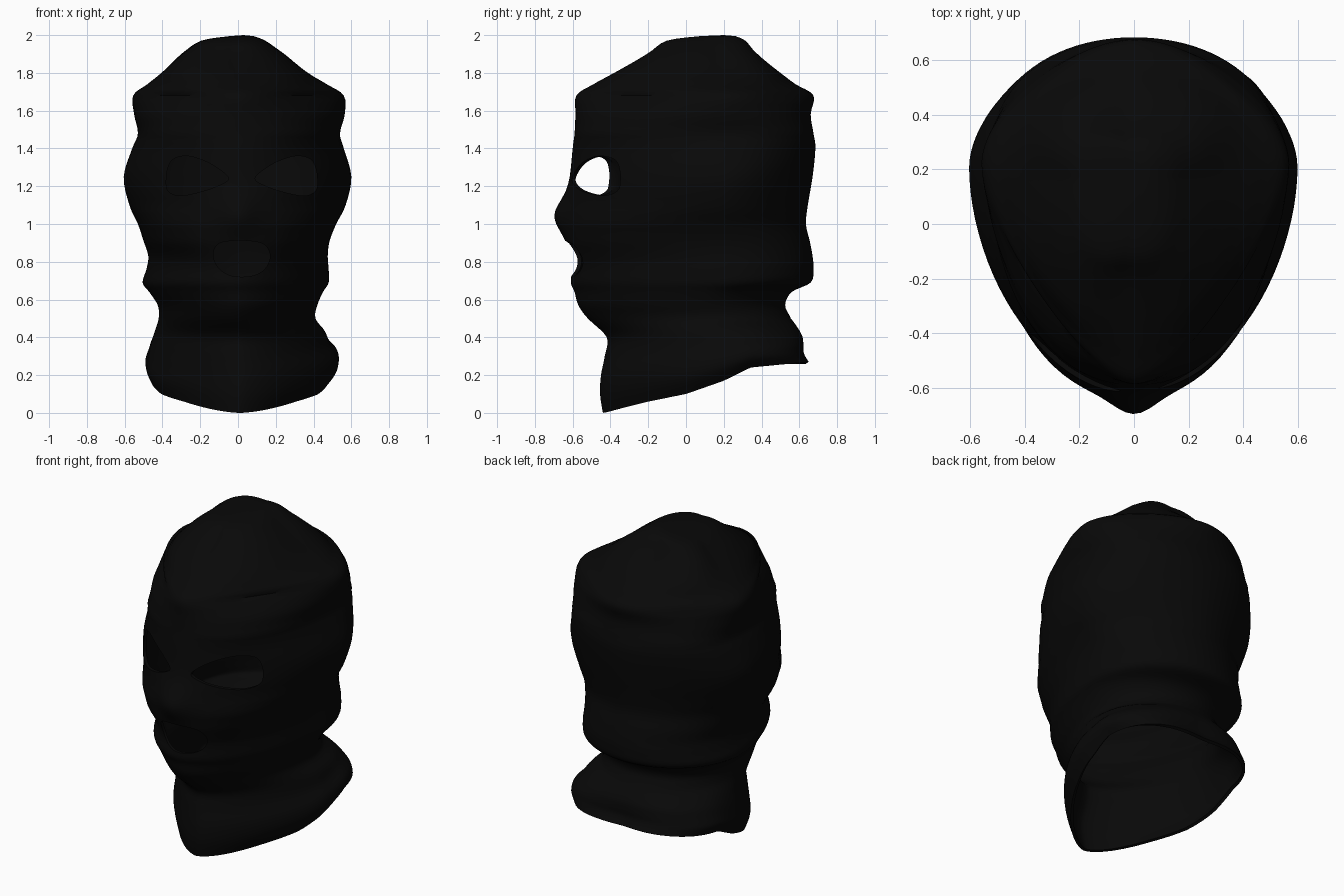
import bpy, bmesh, math
from mathutils import Vector

if "Cube" in bpy.data.objects:
    bpy.data.objects.remove(bpy.data.objects["Cube"])

black = bpy.data.materials.new("black knit")
black.diffuse_color = (0.0025, 0.0025, 0.0025, 1)
black.use_nodes = True
black.node_tree.nodes["Principled BSDF"].inputs["Base Color"].default_value = black.diffuse_color

# Silhouette rows: height, left x, right x, front y, back y
ROWS = [
    (0.00, -.46, .48, -.44, .645), (0.10, -.485, .525, -.455, .62),
    (0.20, -.475, .525, -.45, .62), (0.30, -.46, .485, -.43, .615),
    (0.40, -.44, .46, -.42, .59), (0.50, -.42, .41, -.52, .555),
    (0.57, -.425, .42, -.57, .525), (0.64, -.47, .45, -.59, .56),
    (0.69, -.505, .48, -.61, .66), (0.76, -.485, .48, -.605, .675),
    (0.83, -.475, .475, -.615, .67), (0.91, -.50, .485, -.63, .655),
    (1.00, -.53, .52, -.64, .635), (1.10, -.575, .57, -.64, .645),
    (1.25, -.605, .60, -.615, .67), (1.40, -.56, .56, -.60, .685),
    (1.48, -.53, .54, -.59, .675), (1.58, -.55, .565, -.585, .66),
    (1.68, -.555, .56, -.58, .675), (1.74, -.48, .47, -.49, .58),
    (1.80, -.405, .37, -.38, .50), (1.90, -.29, .235, -.20, .37),
    (1.97, -.19, .14, -.10, .31), (1.995, -.04, .08, .08, .26),
]
# Fullness of the corners between the axes: height, front, back
CORNERS = [
    (0, .94, 1.14), (.1, .94, 1.14), (.3, .95, 1.08), (.45, .97, 1), (.6, .98, 1),
    (.8, 1, 1), (.9, 1.05, .99), (1, 1.05, .97), (1.1, 1, .96), (1.25, 1, .965),
    (1.4, 1.02, 1.01), (1.48, 1.05, 1.04), (1.58, .99, .99), (1.68, .88, .90),
    (1.74, .97, .97), (1.8, 1.08, 1.08), (1.9, 1.18, 1.22), (1.97, 1.15, 1.2), (2.1, 1, 1),
]
EDGE = [(-.44, 0), (-.2, .06), (0, .1), (.2, .17), (.34, .24), (.65, .27)]
SEG, SUB = 96, 4


def catmull(a, b, c, d, t):
    return tuple(0.5 * (2*q + (r-p)*t + (2*p-5*q+4*r-s)*t*t + (3*q-p-3*r+s)*t**3)
                 for p, q, r, s in zip(a, b, c, d))


def lookup(table, v, col=1):
    """Straight-line interpolation in a small table."""
    for lo, hi in zip(table, table[1:]):
        if v <= hi[0]:
            f = max(0, (v - lo[0]) / (hi[0] - lo[0]))
            return lo[col] + (hi[col] - lo[col]) * f
    return table[-1][col]


def power(v, e):
    return math.copysign(abs(v) ** e, v)


def ring(row):
    t, left, right, front, back = row
    neck = max(0, min(1, (0.7 - t) / 0.3))
    cx, w = (left + right) / 2, (right - left) / 2
    cy = front + (back - front) * (0.64 - 0.06 * neck)
    pts = []
    for i in range(SEG):
        a = 2 * math.pi * i / SEG
        s, c = math.sin(a), math.cos(a)
        e = 2 / (1.85 - 0.15 * neck) if s < 0 else 1
        corner = lookup(CORNERS, t, 1 if s < 0 else 2)
        k = 1 + (corner - 1) * abs(math.sin(2 * a)) ** 1.6
        x = cx + k * w * power(c, e)
        y = cy + k * ((back - cy) if s > 0 else (cy - front)) * power(s, e)
        if s < 0:   # nose bridge and tip
            y -= 0.055 * math.exp(-(x / .1)**2 - ((t - 1.04) / .1)**2)
        z = t if t > .5 else .5 - (.5 - t) * (.5 - lookup(EDGE, y)) / .5
        pts.append((x, y, z))
    return pts


def make_object(name, bm):
    bmesh.ops.recalc_face_normals(bm, faces=bm.faces)
    me = bpy.data.meshes.new(name)
    bm.to_mesh(me)
    bm.free()
    ob = bpy.data.objects.new(name, me)
    bpy.context.collection.objects.link(ob)
    me.materials.append(black)
    return ob


# Hood: lofted rings, open at the neck and closed at the crown
levels = []
for i in range(len(ROWS) - 1):
    quad = [ROWS[max(0, min(len(ROWS) - 1, i + k))] for k in (-1, 0, 1, 2)]
    levels += [catmull(*quad, j / SUB) for j in range(SUB)]
levels.append(ROWS[-1])
bm = bmesh.new()
rings = [[bm.verts.new(p) for p in ring(r)] for r in levels]
for lo, hi in zip(rings, rings[1:]):
    for i in range(SEG):
        j = (i + 1) % SEG
        bm.faces.new((lo[i], lo[j], hi[j], hi[i]))
crown = bm.verts.new((.03, .2, 2.0))
for i in range(SEG):
    bm.faces.new((rings[-1][i], rings[-1][(i + 1) % SEG], crown))
hood = make_object("hood", bm)
solid = hood.modifiers.new("cloth thickness", 'SOLIDIFY')
solid.thickness, solid.offset = 0.018, -1

# Cutters for the eye and mouth openings
EYE = [(.09, 1.24), (.14, 1.29), (.22, 1.335), (.31, 1.36), (.38, 1.345), (.41, 1.30),
       (.42, 1.23), (.41, 1.175), (.35, 1.15), (.24, 1.17), (.14, 1.205)]
MOUTH = [(-.13, .83), (-.11, .89), (-.04, .91), (.06, .91), (.14, .89), (.17, .83),
         (.14, .76), (.07, .725), (-.03, .725), (-.10, .765)]


def cutter(name, outline, sx=1, dx=0):
    n = len(outline)
    pts = [catmull(*[outline[(i + k) % n] for k in (-1, 0, 1, 2)], j / 4)
           for i in range(n) for j in range(4)]
    bm = bmesh.new()
    face = bm.faces.new([bm.verts.new((sx * x + dx, -1, z)) for x, z in pts])
    ext = bmesh.ops.extrude_face_region(bm, geom=[face])["geom"]
    bmesh.ops.translate(bm, vec=Vector((0, .85, 0)),
                        verts=[v for v in ext if isinstance(v, bmesh.types.BMVert)])
    ob = make_object(name, bm)
    ob.hide_render = True
    mod = hood.modifiers.new(name, 'BOOLEAN')
    mod.operation, mod.solver, mod.object = 'DIFFERENCE', 'EXACT', ob
    return ob


cutters = [cutter("right_eye_opening", EYE), cutter("left_eye_opening", EYE, -1, .04),
           cutter("mouth_opening", MOUTH)]

# Apply the cuts, drop the helpers and smooth the cloth
bpy.context.view_layer.objects.active = hood
hood.select_set(True)
for mod in list(hood.modifiers):
    bpy.ops.object.modifier_apply(modifier=mod.name)
for ob in cutters:
    bpy.data.objects.remove(ob)
bpy.ops.object.shade_smooth_by_angle(angle=math.radians(45))
